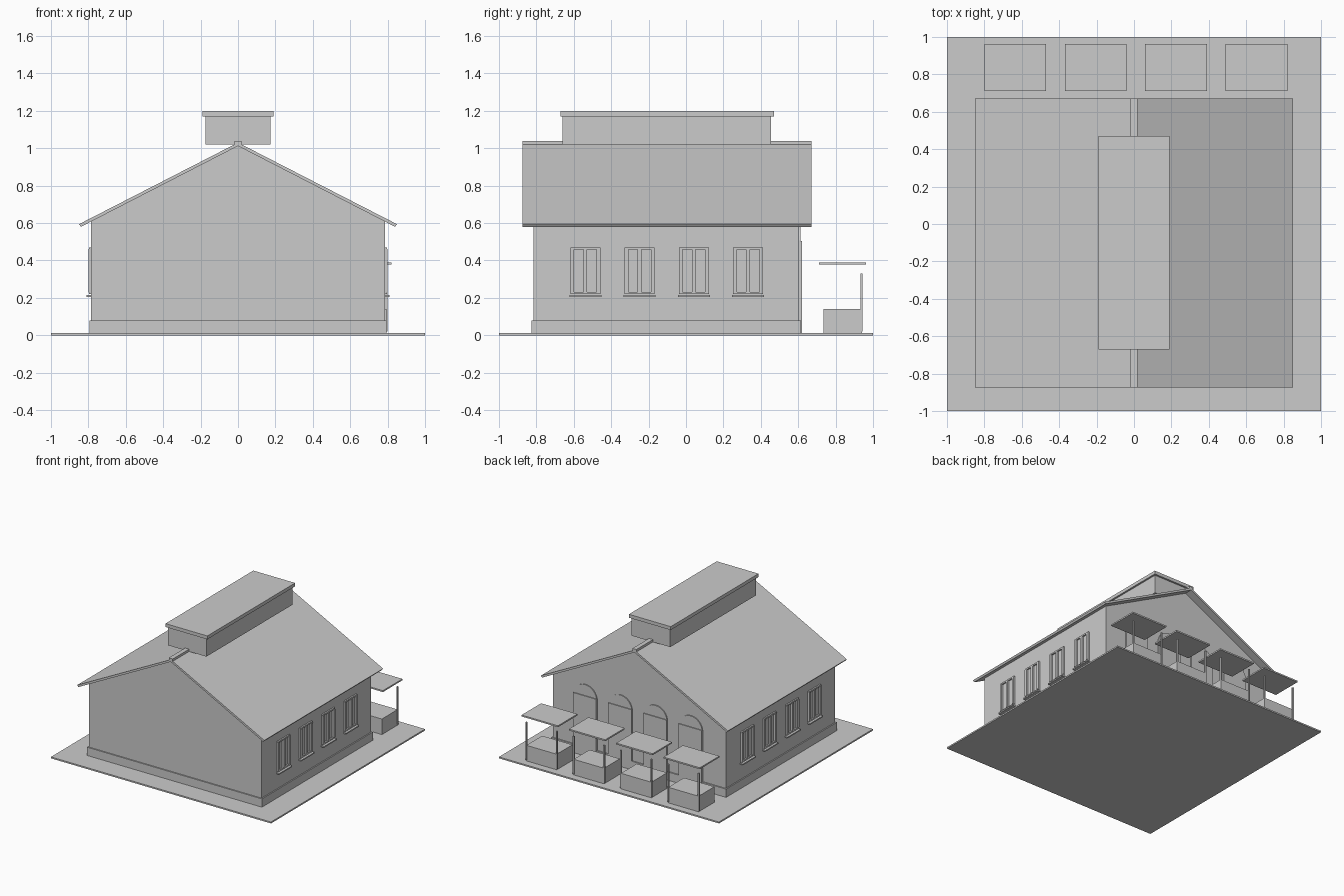
import bpy
import math

cube = bpy.data.objects.get("Cube")
if cube:
    bpy.data.objects.remove(cube, do_unlink=True)

grey = bpy.data.materials.new("plain grey")
grey.use_nodes = True
grey.diffuse_color = (0.6, 0.6, 0.6, 1)
grey.node_tree.nodes["Principled BSDF"].inputs["Base Color"].default_value = (0.6, 0.6, 0.6, 1)


def prism(name, outline, y0, y1):
    """Extrude an x-z outline (counter-clockwise from the front) from y0 to y1."""
    n = len(outline)
    verts = [(x, y, z) for y in (y0, y1) for x, z in outline]
    faces = [tuple(range(n)), tuple(range(2 * n - 1, n - 1, -1))]
    faces += [(i, i + n, (i + 1) % n + n, (i + 1) % n) for i in range(n)]
    mesh = bpy.data.meshes.new(name)
    mesh.from_pydata(verts, [], faces)
    mesh.materials.append(grey)
    obj = bpy.data.objects.new(name, mesh)
    bpy.context.collection.objects.link(obj)
    return obj


def box(name, x, y, z):
    """Box from (min, max) pairs; the x pair may come in either order."""
    a, b = sorted(x)
    return prism(name, [(a, z[0]), (b, z[0]), (b, z[1]), (a, z[1])], *y)


# Ground, plinth and gabled hall
box("ground_slab", (-1, 1), (-1, 1), (0, 0.012))
box("plinth", (-0.795, 0.795), (-0.825, 0.615), (0.012, 0.08))
prism("hall_walls", [(-0.785, 0.08), (0.785, 0.08), (0.785, 0.61), (0, 1.012), (-0.785, 0.61)],
      -0.815, 0.605)

# Roof slopes with a thin overhang, ridge cap and raised roof vent
roof_y = (-0.873, 0.67)
prism("roof_right_slope", [(0, 1.012), (0.84, 0.58), (0.85, 0.594), (0, 1.03)], *roof_y)
prism("roof_left_slope", [(0, 1.03), (-0.85, 0.594), (-0.84, 0.58), (0, 1.012)], *roof_y)
box("ridge_cap", (-0.018, 0.018), roof_y, (1.015, 1.04))
box("roof_vent", (-0.175, 0.175), (-0.66, 0.455), (1.02, 1.17))
box("roof_vent_lid", (-0.19, 0.19), (-0.67, 0.47), (1.17, 1.198))

# Paired windows on both side walls
for side, s in (("left", 1), ("right", -1)):
    for i in range(4):
        y = -0.538 + i * 0.29
        tag = f"{side}_{i + 1}"
        box("window_sill_" + tag, (s * 0.78, s * 0.81), (y - 0.085, y + 0.085), (0.205, 0.215))
        for j, c in enumerate((-0.07, 0, 0.07)):
            box(f"window_upright_{tag}_{j + 1}", (s * 0.78, s * 0.8),
                (y + c - 0.01, y + c + 0.01), (0.23, 0.46))
        for part, z in (("top", 0.458), ("bottom", 0.22)):
            box(f"window_{part}_rail_{tag}", (s * 0.78, s * 0.797), (y - 0.08, y + 0.08), (z, z + 0.012))

# Arched doorways along the back wall
for i in range(4):
    x = -0.472 + i * 0.32
    box(f"back_door_{i + 1}", (x - 0.105, x + 0.105), (0.6, 0.62), (0.012, 0.505))
    arc = [(x + 0.105 * math.cos(a), 0.49 + 0.105 * math.sin(a))
           for a in (math.pi * k / 16 for k in range(17))]
    prism(f"door_arch_{i + 1}", arc, 0.6, 0.613)

# Market stalls behind the hall
for i in range(4):
    x = -0.635 + i * 0.43
    box(f"stall_counter_{i + 1}", (x - 0.138, x + 0.138), (0.735, 0.94), (0.012, 0.14))
    box(f"stall_canopy_{i + 1}", (x - 0.165, x + 0.165), (0.71, 0.963), (0.378, 0.39))
    for side, s in (("left", 1), ("right", -1)):
        p = x + s * 0.138
        box(f"stall_post_{side}_{i + 1}", (p - 0.006, p + 0.006), (0.932, 0.944), (0.02, 0.33))
